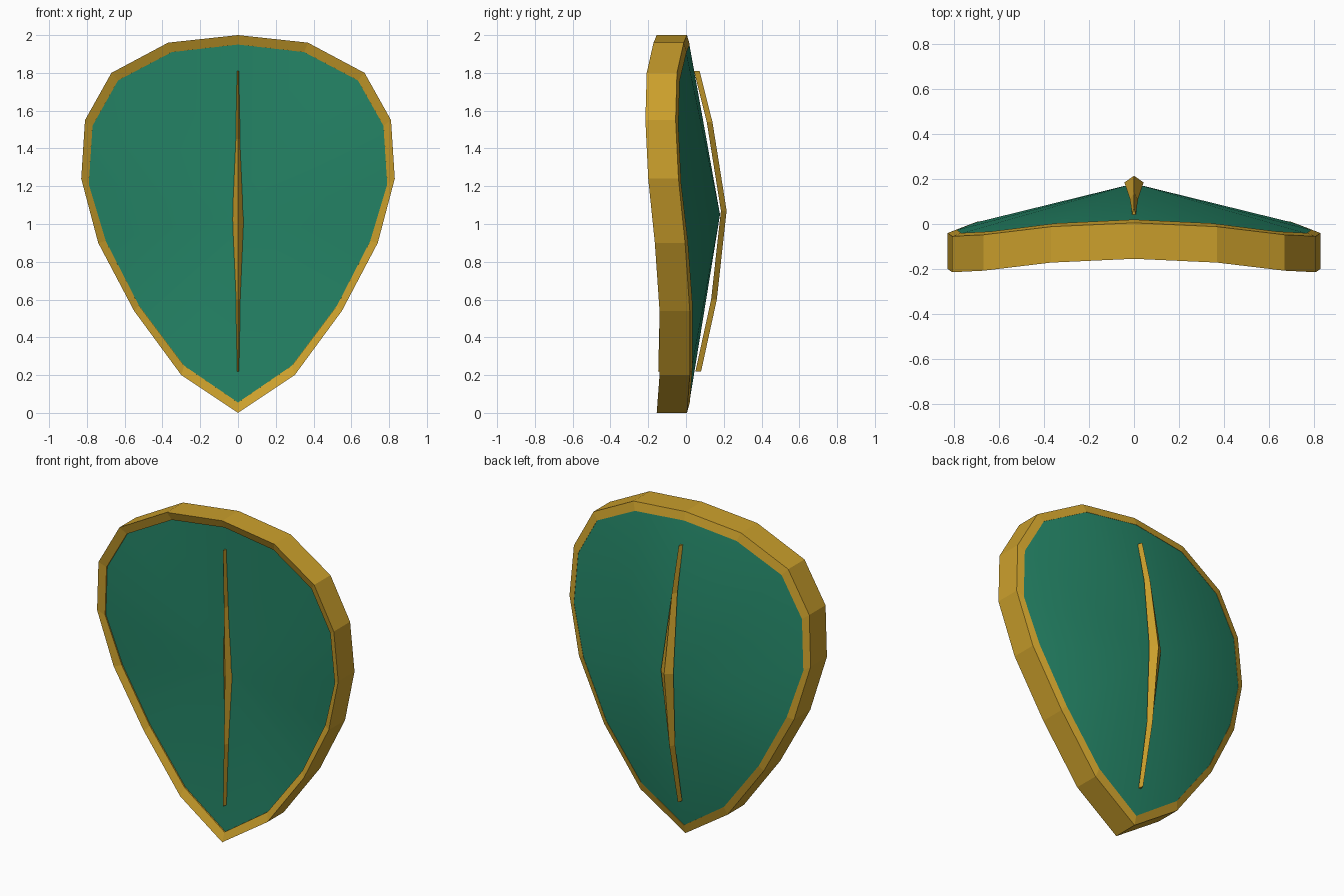
import bpy, bmesh

if "Cube" in bpy.data.objects:
    bpy.data.objects.remove(bpy.data.objects["Cube"])

def material(name, rgb):
    m = bpy.data.materials.new(name)
    m.diffuse_color = (*rgb, 1)
    m.use_nodes = True
    m.node_tree.nodes["Principled BSDF"].inputs["Base Color"].default_value = m.diffuse_color
    return m

gold = material("gold", (0.60, 0.35, 0.025))
green = material("green", (0.018, 0.235, 0.135))

def finish(name, bm, mat, smooth=None):
    me = bpy.data.meshes.new(name)
    bm.to_mesh(me)
    bm.free()
    ob = bpy.data.objects.new(name, me)
    bpy.context.collection.objects.link(ob)
    me.materials.append(mat)
    if smooth:
        for o in bpy.context.selected_objects:
            o.select_set(False)
        bpy.context.view_layer.objects.active = ob
        ob.select_set(True)
        bpy.ops.object.shade_smooth_by_angle(angle=smooth)
    return ob

# half outline, top to bottom: outer x, outer z, inner x, inner z, front y
HALF = [(0, 2.0, 0, 1.95, -0.155), (0.37, 1.96, 0.35, 1.91, -0.172),
        (0.67, 1.80, 0.635, 1.76, -0.208), (0.81, 1.55, 0.77, 1.52, -0.215),
        (0.83, 1.24, 0.79, 1.21, -0.20), (0.74, 0.90, 0.70, 0.91, -0.165),
        (0.55, 0.54, 0.525, 0.57, -0.14), (0.30, 0.20, 0.285, 0.25, -0.14),
        (0, 0, 0, 0.055, -0.155)]
LOOP = HALF + [(-a, b, -c, d, y) for a, b, c, d, y in HALF[-2:0:-1]]
DEPTH = 0.16

# rim: closed four-sided band swept round the outline
bm = bmesh.new()
rings = []
for ox, oz, ix, iz, y in LOOP:
    rings.append([bm.verts.new(p) for p in (
        (ox, y, oz), (ox, y + DEPTH, oz),
        (ix, y + DEPTH + 0.015, iz), (ix, y + 0.022, iz))])
for i, a in enumerate(rings):
    b = rings[(i + 1) % len(rings)]
    for k in range(4):
        bm.faces.new((a[k], a[(k + 1) % 4], b[(k + 1) % 4], b[k]))
bmesh.ops.recalc_face_normals(bm, faces=bm.faces)
finish("rim", bm, gold)

# panels: fans from the inner outline to a centre point
def panel(name, edge_offset, centre_y, side):
    bm = bmesh.new()
    c = bm.verts.new((0, centre_y, 1.05))
    vs = [bm.verts.new((ix, y + edge_offset, iz)) for _, _, ix, iz, y in LOOP]
    for i, v in enumerate(vs):
        f = bm.faces.new((c, v, vs[(i + 1) % len(vs)]))
        f.normal_update()
        if f.normal.y * side < 0:
            f.normal_flip()
    finish(name, bm, green, 0.6)

panel("front_panel", 0.03, -0.10, -1)
panel("back_panel", DEPTH + 0.013, 0.18, 1)

# ribs: tapering three-sided bars; stations are (z, ridge y, half width)
def rib(name, stations, side, height=0.03):
    bm = bmesh.new()
    rows = []
    for z, y, w in stations:
        base = y - side * height
        rows.append([bm.verts.new(p) for p in
                     ((-w, base, z), (0, y, z), (w, base, z))])
    for a, b in zip(rows, rows[1:]):
        for k in range(3):
            bm.faces.new((a[k], a[(k + 1) % 3], b[(k + 1) % 3], b[k]))
    bm.faces.new(rows[0])
    bm.faces.new(rows[-1])
    bmesh.ops.recalc_face_normals(bm, faces=bm.faces)
    finish(name, bm, gold)

rib("back_rib", [(0.22, 0.08, 0.008), (0.6, 0.163, 0.018), (1.07, 0.215, 0.043),
                 (1.54, 0.14, 0.018), (1.81, 0.072, 0.008)], 1)
rib("front_rib", [(0.22, -0.147, 0.006), (0.6, -0.138, 0.013), (1.04, -0.128, 0.031),
                  (1.45, -0.138, 0.013), (1.81, -0.147, 0.006)], -1)
